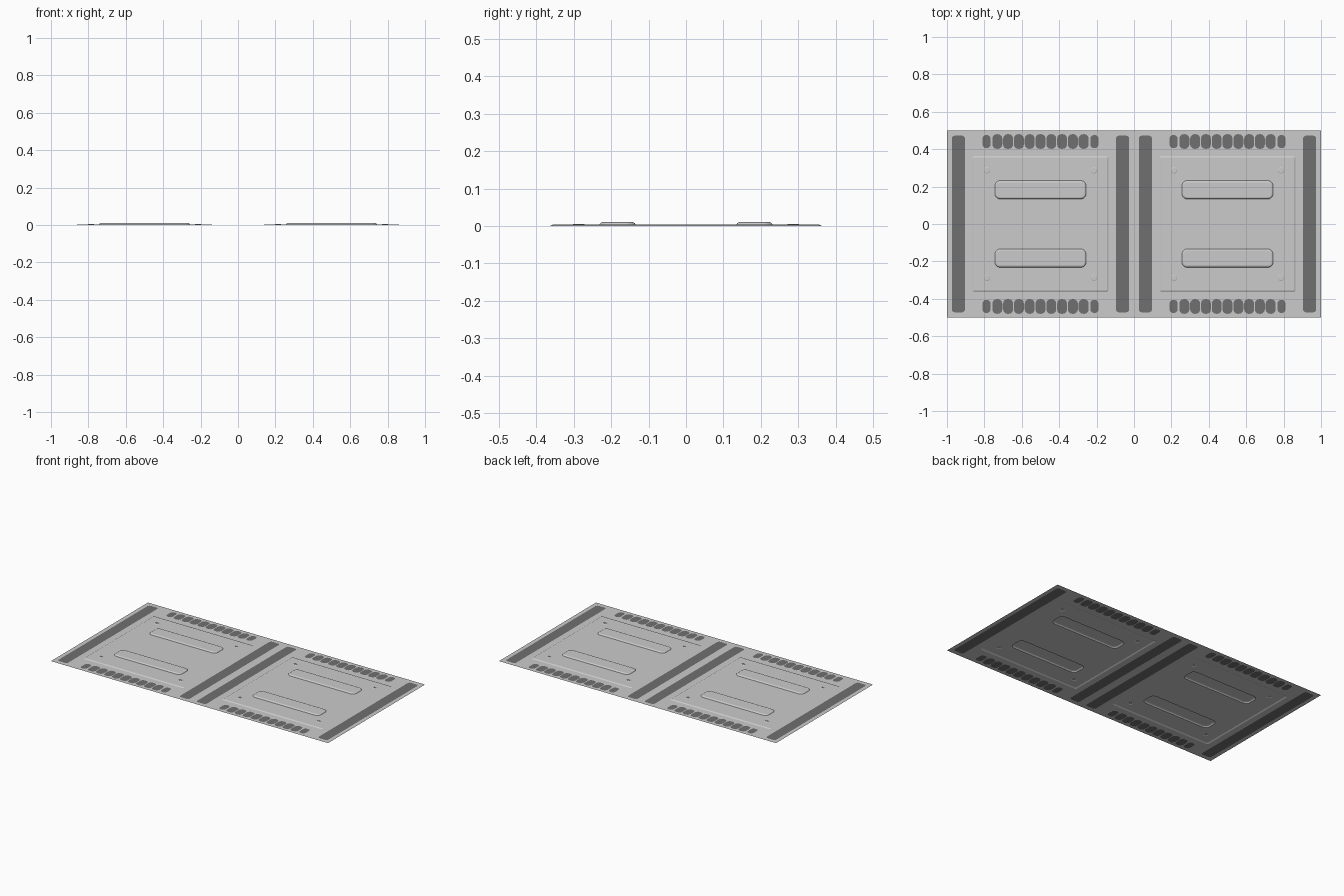
import bpy, bmesh, math
from mathutils import Vector

if "Cube" in bpy.data.objects:
    bpy.data.objects.remove(bpy.data.objects["Cube"])


def material(name, v):
    m = bpy.data.materials.new(name)
    m.diffuse_color = (v, v, v, 1)
    m.use_nodes = True
    m.node_tree.nodes["Principled BSDF"].inputs["Base Color"].default_value = m.diffuse_color
    return m


LIGHT = material("light grey metal", 0.60)
DARK = material("dark grey", 0.16)


def rounded(cx, cy, w, h, r, seg=4):
    """Counter-clockwise rounded rectangle outline."""
    pts = []
    for i, (sx, sy) in enumerate(((1, 1), (-1, 1), (-1, -1), (1, -1))):
        for k in range(seg + 1):
            a = math.pi / 2 * (i + k / seg)
            pts.append((cx + sx * (w / 2 - r) + r * math.cos(a),
                        cy + sy * (h / 2 - r) + r * math.sin(a)))
    return pts


def circle(cx, cy, r, n=16):
    return [(cx + r * math.cos(2 * math.pi * i / n),
             cy + r * math.sin(2 * math.pi * i / n)) for i in range(n)]


def cross(cx, cy, a, b):
    """Plus-shaped outline with arm length a and half width b."""
    q = [(a, -b), (a, b), (b, b), (b, a)]
    pts = []
    for c, s in ((1, 0), (0, 1), (-1, 0), (0, -1)):
        pts += [(cx + c * x - s * y, cy + s * x + c * y) for x, y in q[:3]]
    return pts


def loop(bm, pts, z):
    return [bm.verts.new((x, y, z)) for x, y in pts]


def fill(bm, loops):
    """Fill the flat area between an outer loop and its holes."""
    edges = []
    for vs in loops:
        for a, b in zip(vs, vs[1:] + vs[:1]):
            edges.append(bm.edges.get((a, b)) or bm.edges.new((a, b)))
    res = bmesh.ops.triangle_fill(bm, edges=edges, use_beauty=True,
                                  use_dissolve=False, normal=Vector((0, 0, 1)))
    for f in res["geom"]:
        if isinstance(f, bmesh.types.BMFace):
            f.normal_update()
            if f.normal.z < 0:
                f.normal_flip()


def wall(bm, lo, hi):
    """Sloped wall from an outer loop to an inner loop."""
    n = len(lo)
    for i in range(n):
        j = (i + 1) % n
        bm.faces.new((lo[i], lo[j], hi[j], hi[i]))


def finish(bm, name, mat):
    me = bpy.data.meshes.new(name)
    bm.to_mesh(me)
    bm.free()
    me.materials.append(mat)
    ob = bpy.data.objects.new(name, me)
    bpy.context.collection.objects.link(ob)
    return ob


def decal(name, pts):
    bm = bmesh.new()
    bm.faces.new(loop(bm, pts, 0))
    finish(bm, name, DARK)


PANEL_Z, RIB_Z = 0.004, 0.0107
holes = []

for cx, side in ((-0.5, "left"), (0.5, "right")):
    # long dark side strips
    for s in (-1, 1):
        pts = rounded(cx + s * 0.439, 0, 0.070, 0.944, 0.015)
        holes.append(pts)
        decal(side + "_side_strip", pts)

    # rows of dark slots along the front and back edges
    for s in (-1, 1):
        for i in range(-5, 6):
            end = abs(i) == 5
            w, h = (0.043, 0.070) if end else (0.053, 0.078)
            pts = rounded(cx + i * 0.0577, s * 0.441, w, h, w * 0.42, 3)
            holes.append(pts)
            decal(side + "_edge_slot", pts)

    # raised panel with a sloped rim
    bm = bmesh.new()
    rim = rounded(cx, 0, 0.728, 0.728, 0.012)
    holes.append(rim)
    outer = loop(bm, rim, 0)
    inner = loop(bm, rounded(cx, 0, 0.712, 0.712, 0.006), PANEL_Z)
    wall(bm, outer, inner)
    loops = [inner]

    # two pressed ribs
    for s in (-1, 1):
        y = s * 0.183
        foot = loop(bm, rounded(cx, y, 0.488, 0.098, 0.028, 6), PANEL_Z)
        shoulder = loop(bm, rounded(cx, y, 0.480, 0.090, 0.024, 6), RIB_Z - 0.002)
        top = loop(bm, rounded(cx, y, 0.470, 0.080, 0.019, 6), RIB_Z)
        wall(bm, foot, shoulder)
        wall(bm, shoulder, top)
        bm.faces.new(top)
        loops.append(foot)

    # corner screws with a sunken cross slot
    for sx in (-1, 1):
        for sy in (-1, 1):
            x, y = cx + sx * 0.286, sy * 0.287
            foot = loop(bm, circle(x, y, 0.017), PANEL_Z)
            head = loop(bm, circle(x, y, 0.014), PANEL_Z + 0.0015)
            slot = loop(bm, cross(x, y, 0.009, 0.002), PANEL_Z + 0.0015)
            floor = loop(bm, cross(x, y, 0.0085, 0.0015), PANEL_Z)
            wall(bm, foot, head)
            fill(bm, [head, slot])
            wall(bm, slot, floor)
            fill(bm, [floor])
            loops.append(foot)
    fill(bm, loops)
    finish(bm, side + "_panel", LIGHT)

# flat base sheet around all strips, slots and panels
bm = bmesh.new()
sheet = [(-1, -0.5), (1, -0.5), (1, 0.5), (-1, 0.5)]
fill(bm, [loop(bm, p, 0) for p in [sheet] + holes])
finish(bm, "base_sheet", LIGHT)
